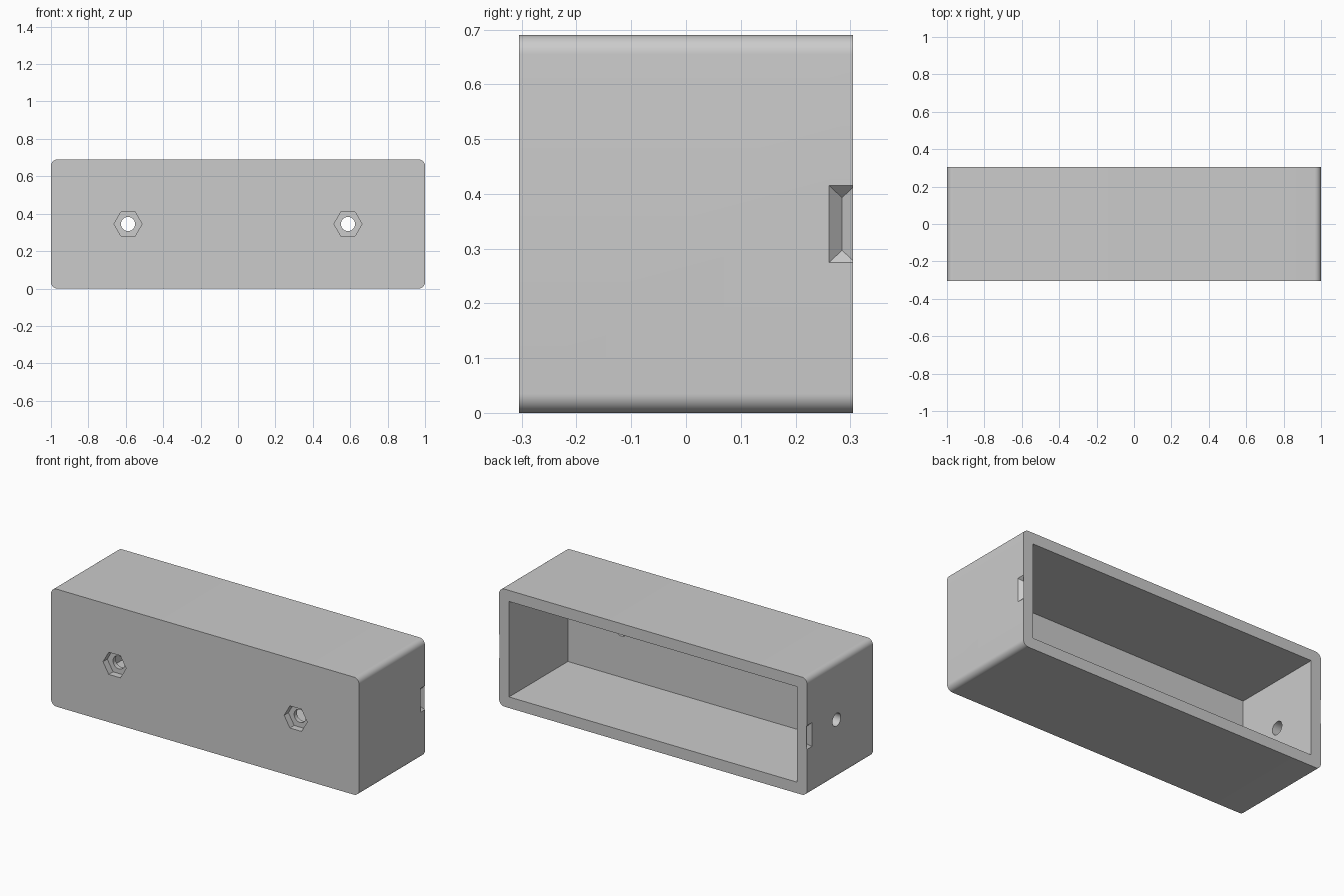
import bpy, bmesh, math
from mathutils import Matrix, Vector

cube = bpy.data.objects.get("Cube")
if cube:
    bpy.data.objects.remove(cube, do_unlink=True)

LENGTH, DEPTH, HEIGHT = 2.0, 0.61, 0.69
WALL, CORNER = 0.065, 0.035
MID = HEIGHT / 2

grey = bpy.data.materials.new("light grey")
grey.use_nodes = True
grey.diffuse_color = (0.6, 0.6, 0.6, 1)
grey.node_tree.nodes["Principled BSDF"].inputs["Base Color"].default_value = (0.6, 0.6, 0.6, 1)


def finish(name, bm):
    bmesh.ops.recalc_face_normals(bm, faces=bm.faces)
    mesh = bpy.data.meshes.new(name)
    bm.to_mesh(mesh)
    bm.free()
    mesh.materials.append(grey)
    obj = bpy.data.objects.new(name, mesh)
    bpy.context.collection.objects.link(obj)
    return obj


def box(name, size, centre, radius=0):
    bm = bmesh.new()
    bmesh.ops.create_cube(bm, size=1, matrix=Matrix.Translation(centre) @ Matrix.Diagonal((*size, 1)))
    if radius:
        along_y = [e for e in bm.edges if abs((e.verts[0].co - e.verts[1].co).y) > 0.1]
        bmesh.ops.bevel(bm, geom=along_y, offset=radius, segments=10, profile=0.5, affect='EDGES')
    return finish(name, bm)


def rod(name, sides, radius, length, centre, axis):
    bm = bmesh.new()
    turn = Vector((0, 0, 1)).rotation_difference(Vector(axis)).to_matrix().to_4x4()
    bmesh.ops.create_cone(bm, cap_ends=True, segments=sides, radius1=radius, radius2=radius,
                          depth=length, matrix=Matrix.Translation(centre) @ turn)
    return finish(name, bm)


def notch(name, side):
    # Wedge with a vertical ridge and sloping ends, widening outwards
    bm = bmesh.new()
    y, half_y, half_z, sink, out = 0.285, 0.024, 0.07, 0.022, 0.01
    for sz in (-1, 1):
        bm.verts.new((side * (LENGTH / 2 - sink), y, MID + sz * (half_z - sink)))
        for sy in (-1, 1):
            bm.verts.new((side * (LENGTH / 2 + out), y + sy * (half_y + out), MID + sz * (half_z + out)))
    bmesh.ops.convex_hull(bm, input=bm.verts)
    return finish(name, bm)


# Rounded outer body
case = box("case_shell", (LENGTH, DEPTH, HEIGHT), (0, 0, MID), CORNER)

# Cavity open at the back
cutters = [box("cavity", (LENGTH - 2 * WALL, DEPTH, HEIGHT - 2 * WALL), (0, WALL, MID))]

# Screw holes with hexagonal nut recesses, and side notches
for side in (-1, 1):
    x = side * 0.588
    cutters.append(rod("screw_hole", 32, 0.038, 0.2, (x, -DEPTH / 2, MID), (0, -1, 0)))
    cutters.append(rod("nut_recess", 6, 0.075, 0.08, (x, -DEPTH / 2, MID), (0, -1, 0)))
    cutters.append(notch("side_notch", side))

# Cable hole through one end wall
cutters.append(rod("cable_hole", 32, 0.038, 0.3, (-LENGTH / 2, 0.032, MID), (1, 0, 0)))

# The hexagon needs its points sideways
for c in cutters:
    if c.name.startswith("nut_recess"):
        zs = [v.co.z for v in c.data.vertices]
        if max(zs) - min(zs) > 0.14:
            centre = Vector((sum(v.co.x for v in c.data.vertices) / len(zs), 0, MID))
            c.data.transform(Matrix.Translation(centre) @ Matrix.Rotation(math.radians(30), 4, 'Y')
                             @ Matrix.Translation(-centre))

# Cut everything out of the body
bpy.ops.object.select_all(action='DESELECT')
bpy.context.view_layer.objects.active = case
case.select_set(True)
for c in cutters:
    mod = case.modifiers.new(c.name, 'BOOLEAN')
    mod.operation = 'DIFFERENCE'
    mod.solver = 'EXACT'
    mod.object = c
    bpy.ops.object.modifier_apply(modifier=mod.name)
for c in cutters:
    bpy.data.objects.remove(c, do_unlink=True)

bpy.ops.object.shade_smooth_by_angle(angle=math.radians(30))
